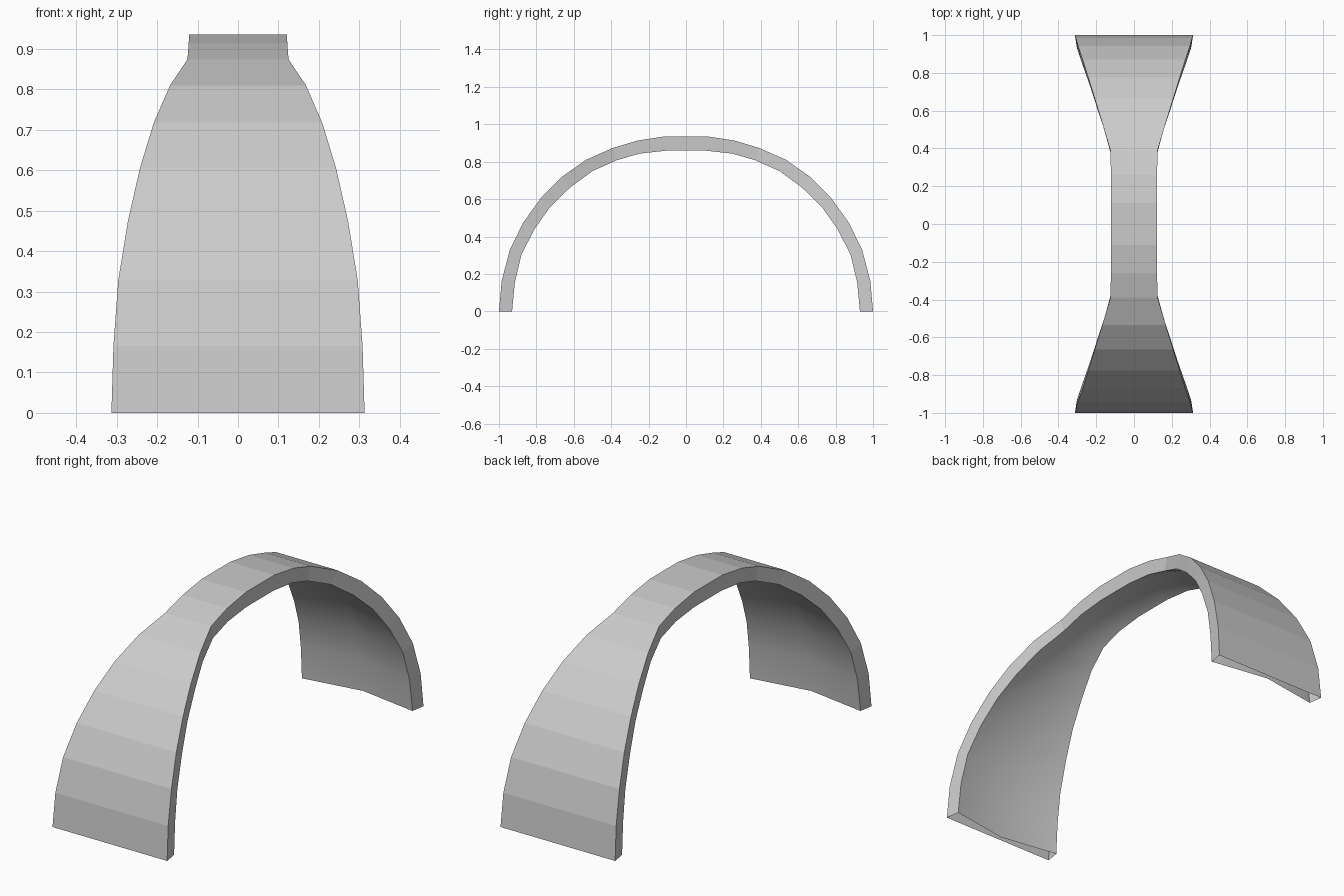
import bpy, bmesh

# Half profile from foot to crown: outer y, outer z, inner y, inner z, half width
HALF = [
    (1.00, 0.000, 0.93, 0.000, 0.313),
    (0.985, 0.165, 0.915, 0.155, 0.308),
    (0.942, 0.328, 0.88, 0.303, 0.296),
    (0.87, 0.475, 0.81, 0.44, 0.272),
    (0.775, 0.607, 0.725, 0.56, 0.242),
    (0.665, 0.718, 0.62, 0.662, 0.208),
    (0.535, 0.81, 0.50, 0.75, 0.168),
    (0.39, 0.874, 0.37, 0.808, 0.125),
    (0.26, 0.913, 0.25, 0.843, 0.122),
    (0.11, 0.936, 0.105, 0.859, 0.121),
]
# Mirror the half to the other leg
stations = [(-a, b, -c, d, w) for a, b, c, d, w in HALF] + HALF[::-1]
CREASE = 0.32   # how far the inner centre line lies between outer and inner skin

bm = bmesh.new()
rings = []
for oy, oz, iy, iz, w in stations:
    # Outer pair, then slightly narrower inner rim with a shallow centre crease
    wi = w - (0.011 if w > 0.13 else 0.003)
    cy, cz = oy + (iy - oy) * CREASE, oz + (iz - oz) * CREASE
    pts = [(-w, oy, oz), (w, oy, oz), (wi, iy, iz), (0, cy, cz), (-wi, iy, iz)]
    rings.append([bm.verts.new(p) for p in pts])

# Skin the band: outer skin, side rims and creased inside, open at the feet
for a, b in zip(rings, rings[1:]):
    for i in range(5):
        j = (i + 1) % 5
        f = bm.faces.new((a[i], a[j], b[j], b[i]))
        f.smooth = i in (2, 3)

mesh = bpy.data.meshes.new("arched_band")
bm.to_mesh(mesh)
bm.free()
band = bpy.data.objects.new("arched_band", mesh)
bpy.context.collection.objects.link(band)
